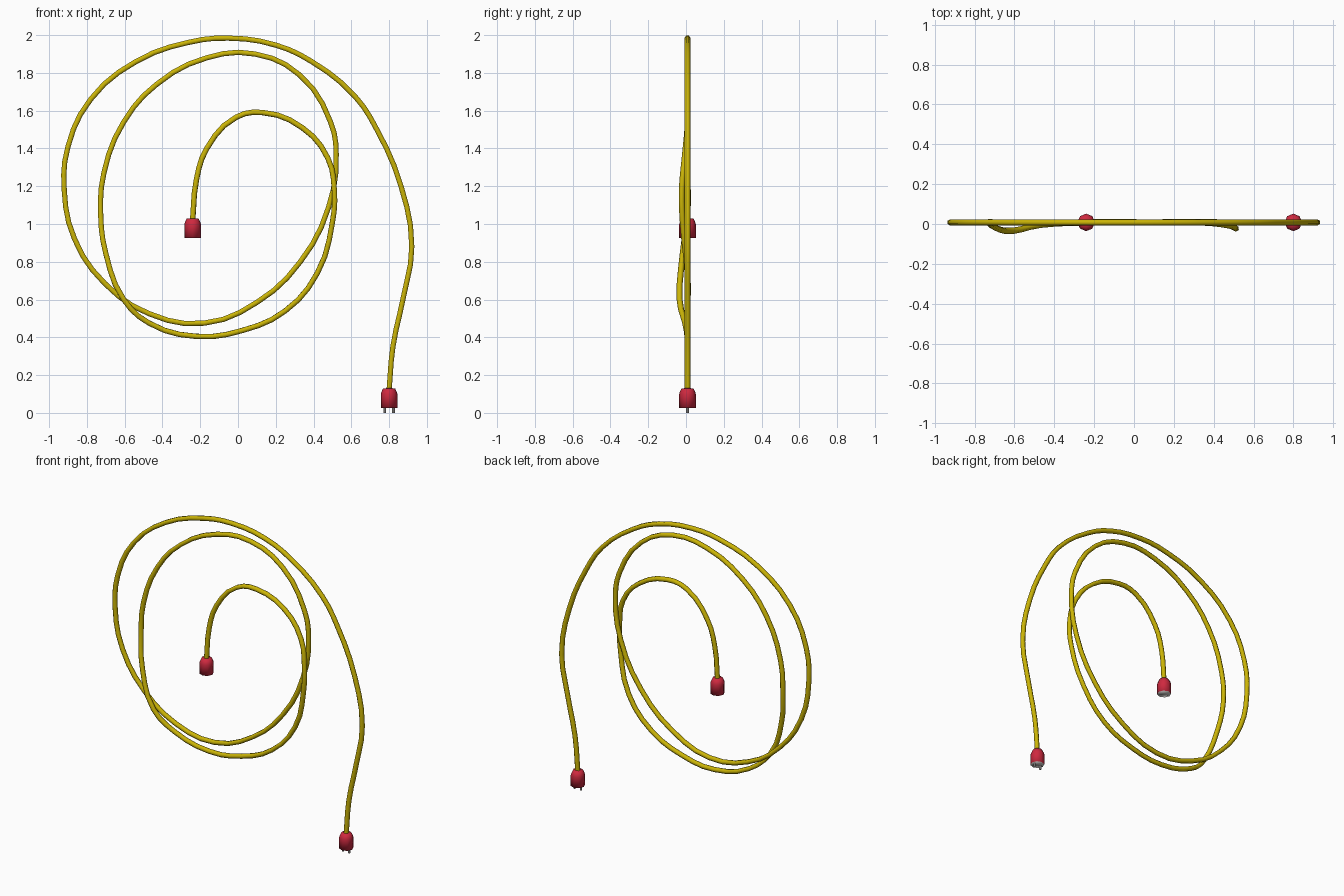
import bpy, bmesh, math

if "Cube" in bpy.data.objects:
    bpy.data.objects.remove(bpy.data.objects["Cube"])

Y0 = 0.008        # plane the cord lies in
R = 0.0158        # cord radius


def material(name, rgb):
    m = bpy.data.materials.new(name)
    m.diffuse_color = (*rgb, 1)
    m.use_nodes = True
    m.node_tree.nodes["Principled BSDF"].inputs["Base Color"].default_value = m.diffuse_color
    return m


YELLOW = material("cord yellow", (0.60, 0.46, 0.002))
RED = material("plug red", (0.62, 0.022, 0.05))
GREY = material("metal grey", (0.55, 0.53, 0.51))

# cord centre line: x, z and (where it lifts over itself) forward offset
PATH = [
    (.80, .12), (.82, .35), (.875, .61), (.92, .88), (.863, 1.20), (.735, 1.50),
    (.62, 1.675), (.39, 1.86), (.20, 1.947), (-.05, 1.984), (-.26, 1.962),
    (-.54, 1.86), (-.78, 1.66), (-.90, 1.41), (-.92, 1.18), (-.865, .92),
    (-.705, .685), (-.47, .525), (-.18, .475), (.10, .585), (.33, .80),
    (.48, 1.09), (.52, 1.37), (.49, 1.54), (.325, 1.79), (.09, 1.90),
    (-.165, 1.88), (-.43, 1.74), (-.605, 1.54), (-.71, 1.27), (-.727, 1.05),
    (-.70, .845, .025), (-.605, .60, .042), (-.47, .475, .012), (-.22, .405),
    (.025, .437), (.25, .54), (.42, .74), (.50, 1.01, .025), (.51, 1.18, .03),
    (.475, 1.35, .015), (.34, 1.51), (.13, 1.59), (-.01, 1.565),
    (-.165, 1.40), (-.22, 1.235), (-.24, 1.02),
]

# cord
curve = bpy.data.curves.new("cord", 'CURVE')
curve.dimensions = '3D'
curve.resolution_u = 3
curve.bevel_depth = R
curve.bevel_resolution = 1
curve.use_fill_caps = True
spline = curve.splines.new('BEZIER')
spline.bezier_points.add(len(PATH) - 1)
spline.use_smooth = True
for bp, p in zip(spline.bezier_points, PATH):
    bp.co = (p[0], Y0 - (p[2] if len(p) > 2 else 0), p[1])
    bp.handle_left_type = bp.handle_right_type = 'AUTO'
curve.materials.append(YELLOW)
cord = bpy.data.objects.new("cord", curve)
bpy.context.collection.objects.link(cord)
bpy.context.view_layer.objects.active = cord
cord.select_set(True)
bpy.ops.object.convert(target='MESH')


def connector(name, x, z, sides=8):
    """Eight-sided housing, tapered towards the cord, with a grey end face."""
    bm = bmesh.new()
    rings = []
    for r, h in ((.044, 0), (.044, .072), (.041, .083), (.032, .102), (.012, .104)):
        rings.append([bm.verts.new((x + r * math.cos(a), Y0 + r * math.sin(a), z + h))
                      for a in (2 * math.pi * i / sides for i in range(sides))])
    for lo, hi in zip(rings, rings[1:]):
        for i in range(sides):
            j = (i + 1) % sides
            bm.faces.new((lo[i], lo[j], hi[j], hi[i]))
    end = bm.faces.new(rings[0][::-1])
    end.material_index = 1
    for f in bm.faces:
        f.smooth = True
    me = bpy.data.meshes.new(name)
    bm.to_mesh(me)
    bm.free()
    me.materials.append(RED)
    me.materials.append(GREY)
    ob = bpy.data.objects.new(name, me)
    bpy.context.collection.objects.link(ob)


connector("plug", .80, .027)
connector("socket", -.24, .926)

# plug prongs
for side, label in ((-1, "left"), (1, "right")):
    bpy.ops.mesh.primitive_cylinder_add(vertices=8, radius=.007, depth=.03,
                                        location=(.80 + side * .023, Y0, .015))
    ob = bpy.context.object
    ob.name = label + "_prong"
    ob.data.materials.append(GREY)
    bpy.ops.object.shade_smooth_by_angle()
